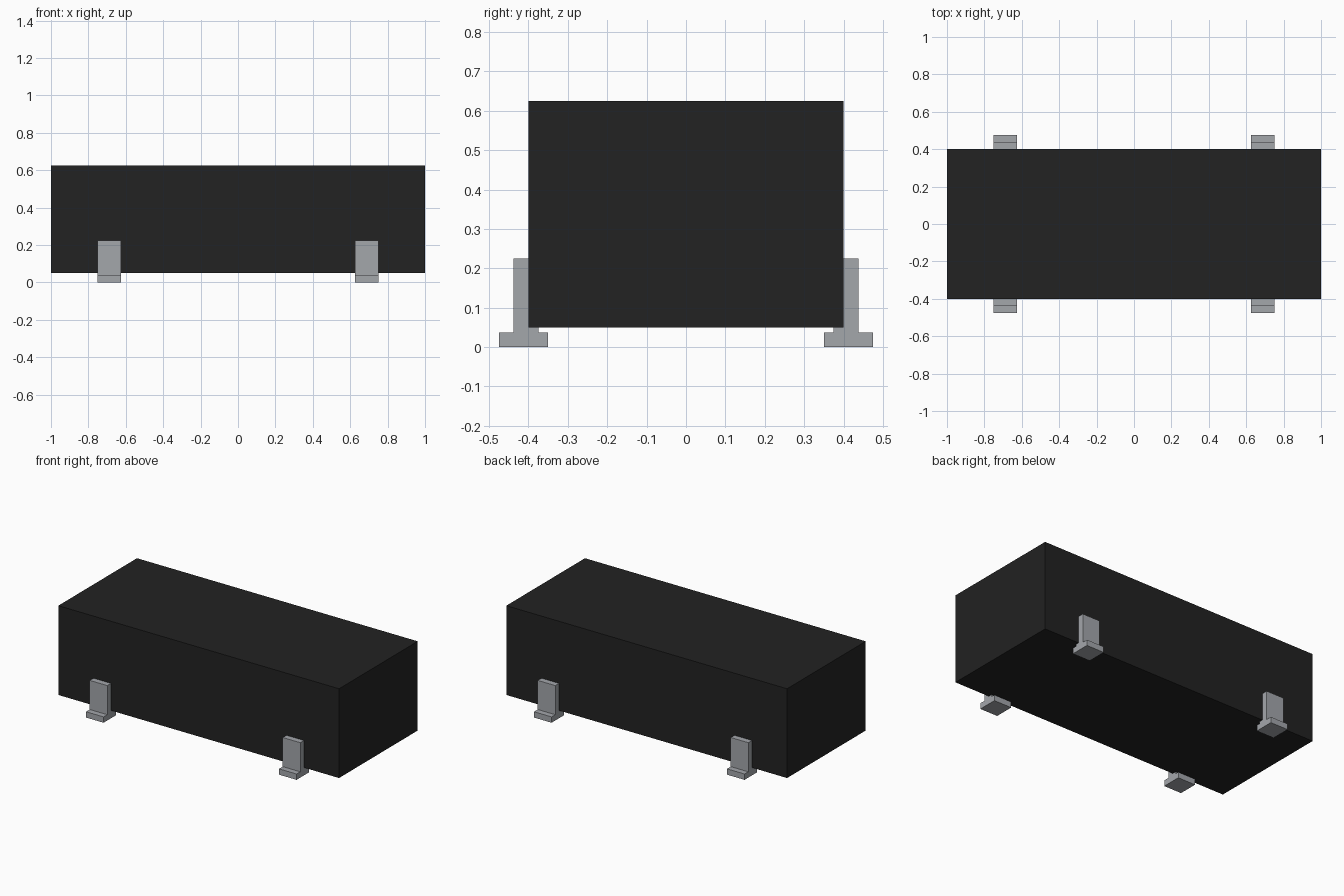
import bpy
import bmesh

cube = bpy.data.objects.get("Cube")
if cube:
    bpy.data.objects.remove(cube, do_unlink=True)


def material(name, rgb):
    m = bpy.data.materials.new(name)
    m.use_nodes = True
    m.diffuse_color = (*rgb, 1)
    m.node_tree.nodes["Principled BSDF"].inputs["Base Color"].default_value = (*rgb, 1)
    return m


def extrude_x(name, profile, x0, x1, mat):
    """Solid made by sweeping a (y, z) profile from x0 to x1."""
    bm = bmesh.new()
    face = bm.faces.new([bm.verts.new((x0, y, z)) for y, z in profile])
    swept = bmesh.ops.extrude_face_region(bm, geom=[face])["geom"]
    verts = [g for g in swept if isinstance(g, bmesh.types.BMVert)]
    bmesh.ops.translate(bm, vec=(x1 - x0, 0, 0), verts=verts)
    bmesh.ops.recalc_face_normals(bm, faces=bm.faces)
    mesh = bpy.data.meshes.new(name)
    bm.to_mesh(mesh)
    bm.free()
    mesh.materials.append(mat)
    obj = bpy.data.objects.new(name, mesh)
    bpy.context.collection.objects.link(obj)
    return obj


black = material("matte_black", (0.016, 0.016, 0.016))
grey = material("metal_grey", (0.37, 0.385, 0.41))

# Main box
extrude_x("body", [(-0.4, 0.05), (0.4, 0.05), (0.4, 0.625), (-0.4, 0.625)], -1, 1, black)

# Four feet: flat base with an upright plate clamped on the body's side
foot = [(0.35, 0), (0.475, 0), (0.475, 0.0375), (0.4375, 0.0375),
        (0.4375, 0.225), (0.375, 0.225), (0.375, 0.0375), (0.35, 0.0375)]
for side, sy in (("front", -1), ("back", 1)):
    for end, x0 in (("left", 0.625), ("right", -0.75)):
        extrude_x(f"{side}_{end}_foot", [(sy * y, z) for y, z in foot],
                  x0, x0 + 0.125, grey)
